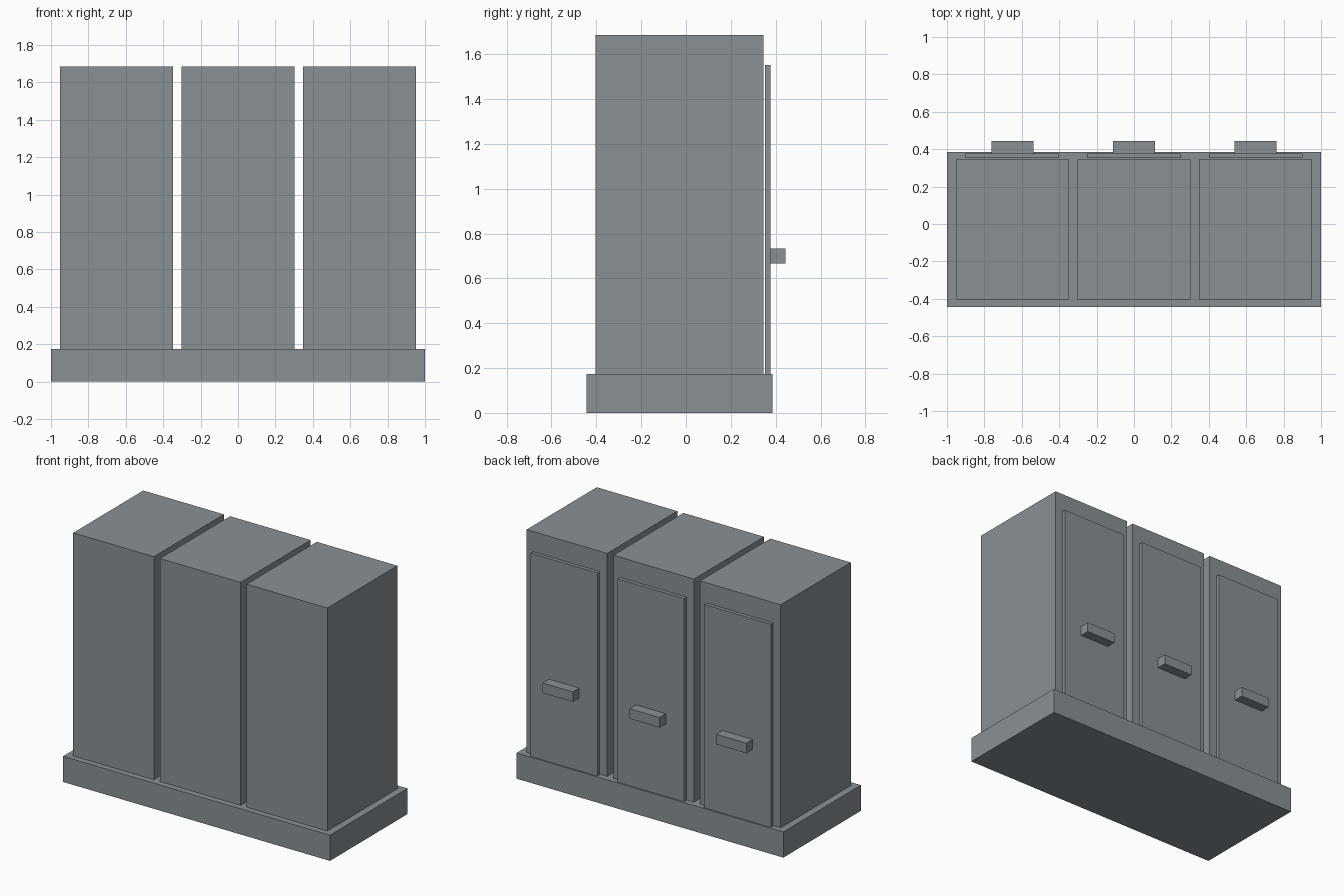
import bpy

if "Cube" in bpy.data.objects:
    bpy.data.objects.remove(bpy.data.objects["Cube"])

grey = bpy.data.materials.new("cabinet grey")
grey.diffuse_color = (0.25, 0.28, 0.30, 1)
grey.use_nodes = True
grey.node_tree.nodes["Principled BSDF"].inputs["Base Color"].default_value = grey.diffuse_color


def box(name, x, y, z):
    """Axis-aligned box from (min, max) ranges."""
    bpy.ops.mesh.primitive_cube_add(
        size=1, location=[(r[0] + r[1]) / 2 for r in (x, y, z)])
    ob = bpy.context.object
    ob.name = name
    ob.scale = [r[1] - r[0] for r in (x, y, z)]
    bpy.ops.object.transform_apply(location=False, rotation=False, scale=True)
    ob.data.materials.append(grey)
    return ob


# Plinth
box("base", (-1, 1), (-0.444, 0.386), (0, 0.174))

# Three cabinets, each with a door and handle on the back
for label, cx in (("left", -0.65), ("middle", 0), ("right", 0.65)):
    box(label + "_cabinet", (cx - 0.302, cx + 0.302), (-0.404, 0.346), (0.174, 1.685))
    box(label + "_door", (cx - 0.25, cx + 0.25), (0.352, 0.377), (0.174, 1.551))
    box(label + "_handle", (cx - 0.113, cx + 0.113), (0.377, 0.444), (0.666, 0.734))
